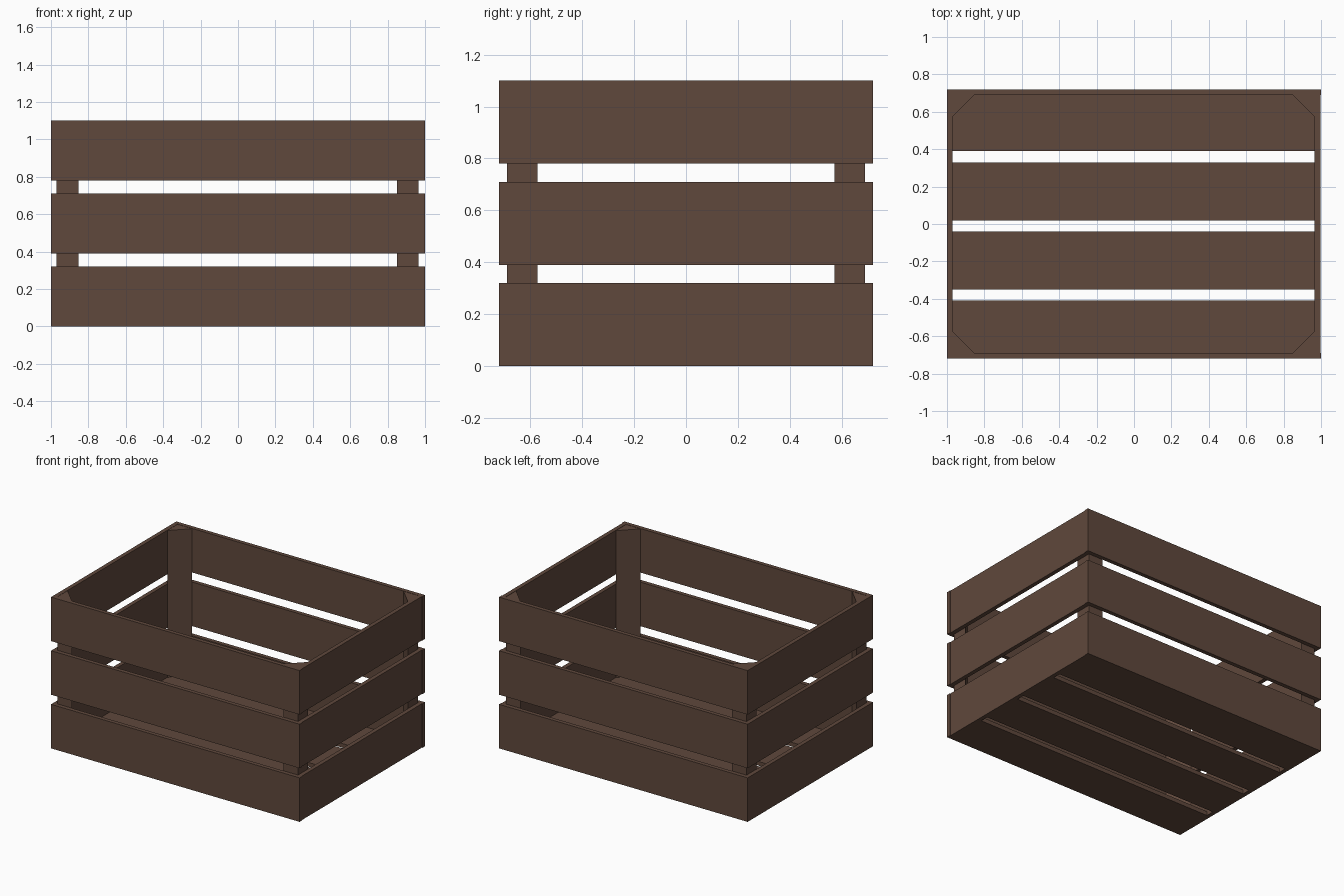
import bpy, bmesh

if "Cube" in bpy.data.objects:
    bpy.data.objects.remove(bpy.data.objects["Cube"])

wood = bpy.data.materials.new("dark brown wood")
wood.diffuse_color = (0.115, 0.065, 0.045, 1)
wood.use_nodes = True
wood.node_tree.nodes["Principled BSDF"].inputs["Base Color"].default_value = wood.diffuse_color


def prism(name, outline, z0, z1):
    """Extrude a flat xy outline from z0 to z1."""
    bm = bmesh.new()
    face = bm.faces.new([bm.verts.new((x, y, z0)) for x, y in outline])
    top = bmesh.ops.extrude_face_region(bm, geom=[face])["geom"]
    for v in top:
        if isinstance(v, bmesh.types.BMVert):
            v.co.z = z1
    bmesh.ops.recalc_face_normals(bm, faces=bm.faces)
    mesh = bpy.data.meshes.new(name)
    bm.to_mesh(mesh)
    bm.free()
    mesh.materials.append(wood)
    obj = bpy.data.objects.new(name, mesh)
    bpy.context.collection.objects.link(obj)
    return obj


def board(name, x0, x1, y0, y1, z0, z1):
    return prism(name, [(x0, y0), (x1, y0), (x1, y1), (x0, y1)], z0, z1)


# Inner faces of the walls
LEFT, RIGHT, SIDE, T = -0.97, 0.966, 0.69, 0.03

# Three tiers of wall slats
for i in range(3):
    z0 = i * 0.39
    z1 = z0 + 0.32
    board(f"front_slat_{i}", -1, 1, -SIDE - T, -SIDE, z0, z1)
    board(f"back_slat_{i}", -1, 1, SIDE, SIDE + T, z0, z1)
    board(f"left_slat_{i}", LEFT - T, LEFT, -SIDE, SIDE, z0, z1)
    board(f"right_slat_{i}", RIGHT, RIGHT + T, -SIDE, SIDE, z0, z1)

# Floor slats between the walls
for i, (y0, y1) in enumerate([(-0.69, -0.41), (-0.35, -0.04),
                              (0.02, 0.33), (0.39, 0.69)]):
    board(f"floor_slat_{i}", LEFT, RIGHT, y0, y1, 0, T)

# Triangular corner posts
LEG = 0.117
for xname, x, sx in (("left", LEFT, 1), ("right", RIGHT, -1)):
    for yname, sy in (("front", 1), ("back", -1)):
        y = -sy * SIDE
        prism(f"{yname}_{xname}_post",
              [(x, y), (x + sx * LEG, y), (x, y + sy * LEG)], T, 1.098)
